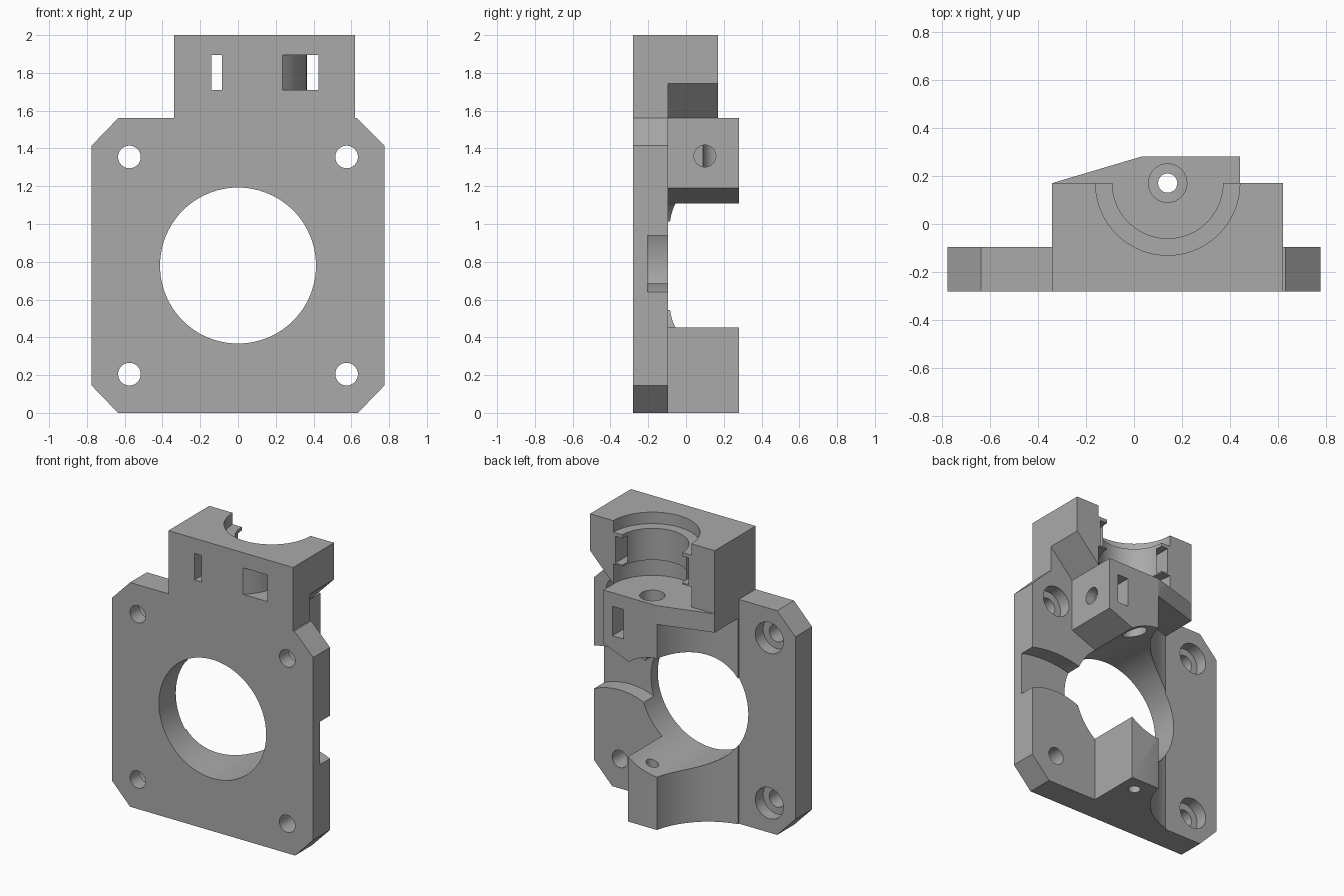
import bpy, bmesh, math
from mathutils import Vector

if "Cube" in bpy.data.objects:
    bpy.data.objects.remove(bpy.data.objects["Cube"])

grey = bpy.data.materials.new("mid_grey")
grey.diffuse_color = (0.40, 0.40, 0.40, 1)
grey.use_nodes = True
grey.node_tree.nodes["Principled BSDF"].inputs["Base Color"].default_value = grey.diffuse_color


def prism(name, pts, lo, hi, axis):
    """Extrude a 2D profile along an axis: 'z' takes (x, y), 'y' takes (x, z), 'x' takes (y, z)."""
    place = {'z': lambda a, b, c: (a, b, c),
             'y': lambda a, b, c: (a, c, b),
             'x': lambda a, b, c: (c, a, b)}[axis]
    bm = bmesh.new()
    bottom = bm.faces.new([bm.verts.new(place(a, b, lo)) for a, b in pts])
    ext = bmesh.ops.extrude_face_region(bm, geom=[bottom])
    top = [v for v in ext['geom'] if isinstance(v, bmesh.types.BMVert)]
    bmesh.ops.translate(bm, verts=top, vec=Vector(place(0, 0, hi - lo)))
    bmesh.ops.recalc_face_normals(bm, faces=bm.faces)
    me = bpy.data.meshes.new(name)
    bm.to_mesh(me)
    bm.free()
    ob = bpy.data.objects.new(name, me)
    bpy.context.collection.objects.link(ob)
    me.materials.append(grey)
    return ob


def circle(a, b, r, n=48):
    return [(a + r * math.cos(2 * math.pi * i / n), b + r * math.sin(2 * math.pi * i / n))
            for i in range(n)]


def rect(a0, a1, b0, b1):
    return [(a0, b0), (a1, b0), (a1, b1), (a0, b1)]


def combine(body, tool, op='DIFFERENCE'):
    mod = body.modifiers.new(op, 'BOOLEAN')
    mod.operation, mod.object, mod.solver = op, tool, 'EXACT'
    bpy.context.view_layer.objects.active = body
    bpy.ops.object.modifier_apply(modifier=mod.name)
    bpy.data.objects.remove(tool)


F, P = -0.28, -0.095          # front face and back of the plate
CX, CY = 0.14, 0.17           # axis of the clamp socket
HOLE = (0, 0.78, 0.413)       # main round opening

# Mounting plate with chamfered corners
bracket = prism("motor_bracket", [(-.635, 0), (.635, 0), (.775, .145), (.775, 1.415), (.63, 1.56),
                                  (-.635, 1.56), (-.775, 1.415), (-.775, .145)], F, P, 'y')

# Rear body: side profile against a plan outline
rear = prism("rear_body", [(-.5, 0), (.25, 0), (.25, 1.114), (.44, 1.19), (.44, 1.56), (-.5, 1.56)],
             -0.2, 0.28, 'y')
combine(rear, prism("plan", [(-.34, -.25), (.44, -.25), (.44, .3), (.44, .28), (.03, .28), (-.34, .17)][0:2]
                    + [(.44, .28), (.03, .28), (-.34, .17)], -.1, 1.56, 'z'), 'INTERSECT')
# Concave vertical sweep on the left side of the rear body
combine(rear, prism("sweep", circle(-.44, P + .48, .48, 96), -.2, 1.43, 'z'))
combine(bracket, rear, 'UNION')

# Clamp block, with a sloped underside where it overhangs on the right
clamp = prism("clamp_block", [(-.34, 1.5), (.44, 1.5), (.44, 1.56), (.62, 1.745), (.62, 2), (-.34, 2)],
              F, CY, 'y')
combine(bracket, clamp, 'UNION')
combine(bracket, prism("clamp_front", rect(.3, .62, 1.5, 1.8), F, P, 'y'), 'UNION')

# Main opening
combine(bracket, prism("opening", circle(*HOLE, 96), -1, 1, 'y'))

# Stepped half-round socket
for z0, z1, r in ((1.56, 1.70, .30), (1.69, 1.93, .23), (1.92, 2.1, .30)):
    combine(bracket, prism("socket", circle(CX, CY, r, 72), z0, z1, 'z'))

# Tie slots through the clamp
combine(bracket, prism("tie_slot", rect(-.14, -.085, -.5, .5), 1.71, 1.895, 'z'))
combine(bracket, prism("tie_slot", [(.235, -.4), (.235, -.28), (.275, -.24), (.315, -.18), (.345, -.1),
                                    (.362, 0), (.365, .1), (.365, .5), (.425, .5), (.425, -.4)],
                       1.71, 1.895, 'z'))

# Vertical filament path
combine(bracket, prism("path_upper", circle(CX, CY, .08, 32), .8, 1.6, 'z'))
combine(bracket, prism("path_lower", circle(CX, CY, .04, 24), -.1, .7, 'z'))

# Cross hole and nut slot
combine(bracket, prism("cross_hole", circle(.1, 1.36, .058, 32), .15, .6, 'x'))
combine(bracket, prism("nut_slot", rect(.285, .37, 1.26, 1.465), 0, .4, 'y'))

# Corner screw holes, three of them counterbored from behind
for x in (-.575, .575):
    for z in (.205, 1.355):
        combine(bracket, prism("screw_hole", circle(x, z, .06, 32), -.5, 0.1, 'y'))
        if (x, z) != (.575, .205):
            combine(bracket, prism("counterbore", circle(x, z, .108, 32), -.18, 0.1, 'y'))

# Curved lever clearance on the back of the plate
arc = [math.radians(a) for a in range(50, 131, 4)]
ring = [(.575 + .48 * math.cos(a), .205 + .48 * math.sin(a)) for a in arc]
ring += [(.575 + .762 * math.cos(a), .205 + .762 * math.sin(a)) for a in reversed(arc)]
groove = prism("groove", ring, -.205, 0, 'y')
combine(groove, prism("limit", rect(.26, .9, .3, 1.02), -.4, .2, 'y'), 'INTERSECT')
combine(bracket, groove)

# Smooth the round walls, keep the edges crisp
bpy.ops.object.select_all(action='DESELECT')
bracket.select_set(True)
bpy.context.view_layer.objects.active = bracket
bpy.ops.object.shade_smooth_by_angle(angle=math.radians(25))
